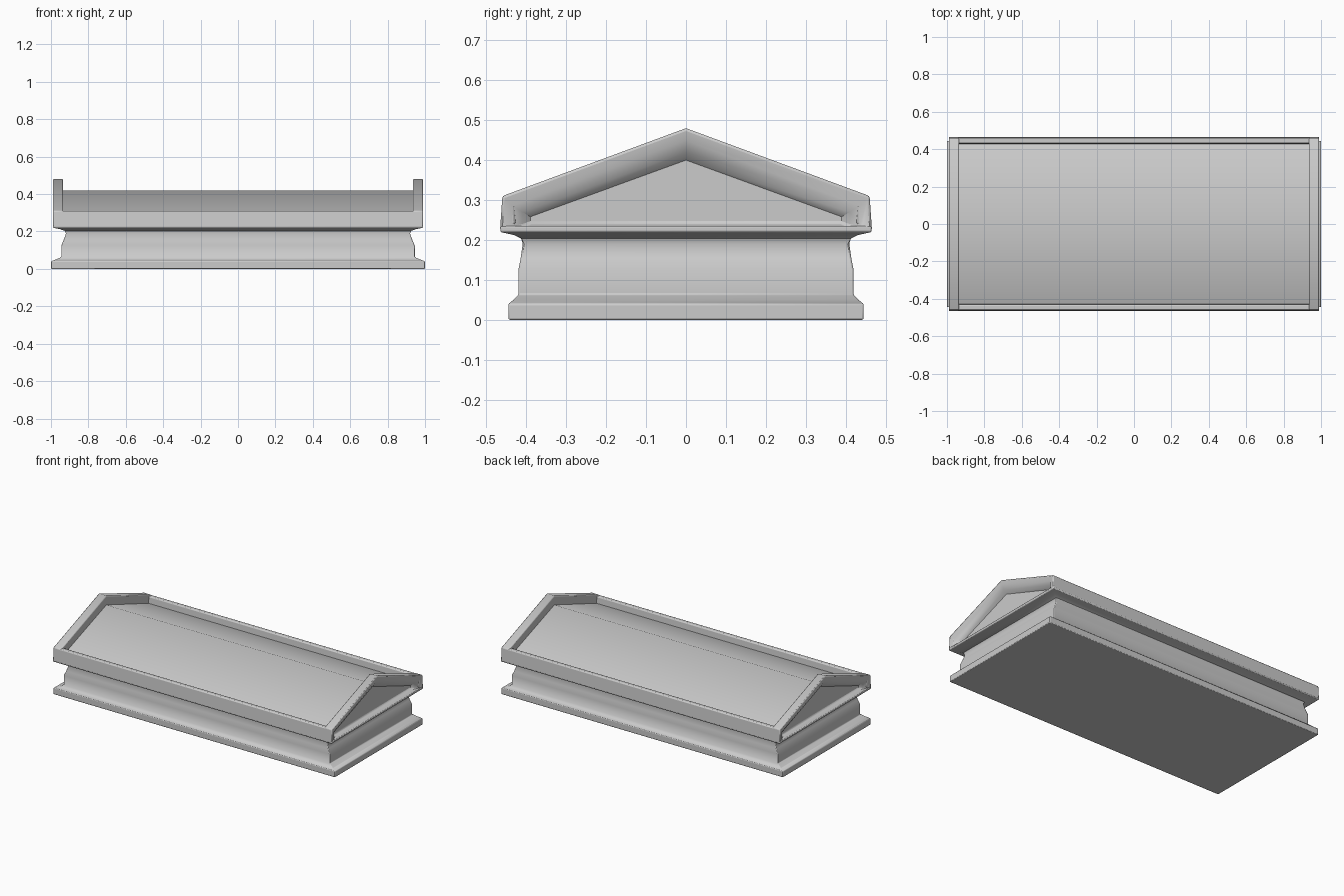
import bpy, bmesh, math

cube = bpy.data.objects.get("Cube")
if cube:
    bpy.data.objects.remove(cube, do_unlink=True)

stone = bpy.data.materials.new("grey stone")
stone.use_nodes = True
GREY = (0.6, 0.6, 0.6, 1)
stone.diffuse_color = GREY
stone.node_tree.nodes["Principled BSDF"].inputs["Base Color"].default_value = GREY


def loft(name, rings, bevel=0.006, angle=45):
    """Skin a stack of closed rings, cap both ends and soften the edges."""
    bm = bmesh.new()
    loops = [[bm.verts.new(p) for p in ring] for ring in rings]
    for a, b in zip(loops, loops[1:]):
        for i in range(len(a)):
            j = (i + 1) % len(a)
            bm.faces.new((a[i], a[j], b[j], b[i]))
    bm.faces.new(loops[0])
    bm.faces.new(loops[-1])
    bmesh.ops.recalc_face_normals(bm, faces=bm.faces)
    mesh = bpy.data.meshes.new(name)
    bm.to_mesh(mesh)
    bm.free()
    mesh.materials.append(stone)
    obj = bpy.data.objects.new(name, mesh)
    bpy.context.collection.objects.link(obj)
    bpy.ops.object.select_all(action="DESELECT")
    obj.select_set(True)
    bpy.context.view_layer.objects.active = obj
    if bevel:
        mod = obj.modifiers.new("soft edges", "BEVEL")
        mod.width = bevel
        mod.segments = 2
        mod.limit_method = "ANGLE"
        mod.angle_limit = math.radians(50)
    bpy.ops.object.shade_smooth_by_angle(angle=math.radians(angle))
    return obj


def rect(x, y, z):
    return [(-x, -y, z), (x, -y, z), (x, y, z), (-x, y, z)]


def gable_ring(x, half, low, eave, peak, top_half=None):
    top = top_half or half
    return [(x, -half, low), (x, half, low), (x, top, eave),
            (x, 0, peak), (x, -top, eave)]


# Moulded base with plinth, waist and flare below the cornice
profile = [(1.0, 0.445, 0.0), (1.0, 0.445, 0.04), (0.975, 0.432, 0.05),
           (0.945, 0.42, 0.063), (0.945, 0.42, 0.125), (0.932, 0.414, 0.155),
           (0.92, 0.409, 0.19), (0.925, 0.412, 0.203), (0.95, 0.43, 0.212),
           (0.99, 0.465, 0.22), (0.99, 0.465, 0.235)]
loft("moulded_base", [rect(*p) for p in profile], bevel=0.004)

# Sunken pitched roof
loft("roof_panel", [gable_ring(x, 0.435, 0.23, 0.265, 0.42) for x in (-0.94, 0.94)],
     bevel=0)

for side, s in (("left", 1), ("right", -1)):
    # Gable end: raised frame running inward to a recessed triangle
    loft(side + "_gable", [
        gable_ring(s * 0.935, 0.466, 0.222, 0.31, 0.48, 0.46),
        gable_ring(s * 0.99, 0.466, 0.222, 0.31, 0.48, 0.46),
        gable_ring(s * 0.985, 0.435, 0.228, 0.285, 0.45),
        gable_ring(s * 0.97, 0.41, 0.234, 0.27, 0.42),
        gable_ring(s * 0.95, 0.39, 0.241, 0.258, 0.40)])

for end, s in (("front", -1), ("back", 1)):
    # Eave rail along the long side
    section = [(0.466, 0.222), (0.46, 0.31), (0.432, 0.31), (0.426, 0.24)]
    loft(end + "_eave", [[(x, s * y, z) for y, z in section] for x in (-0.985, 0.985)])
